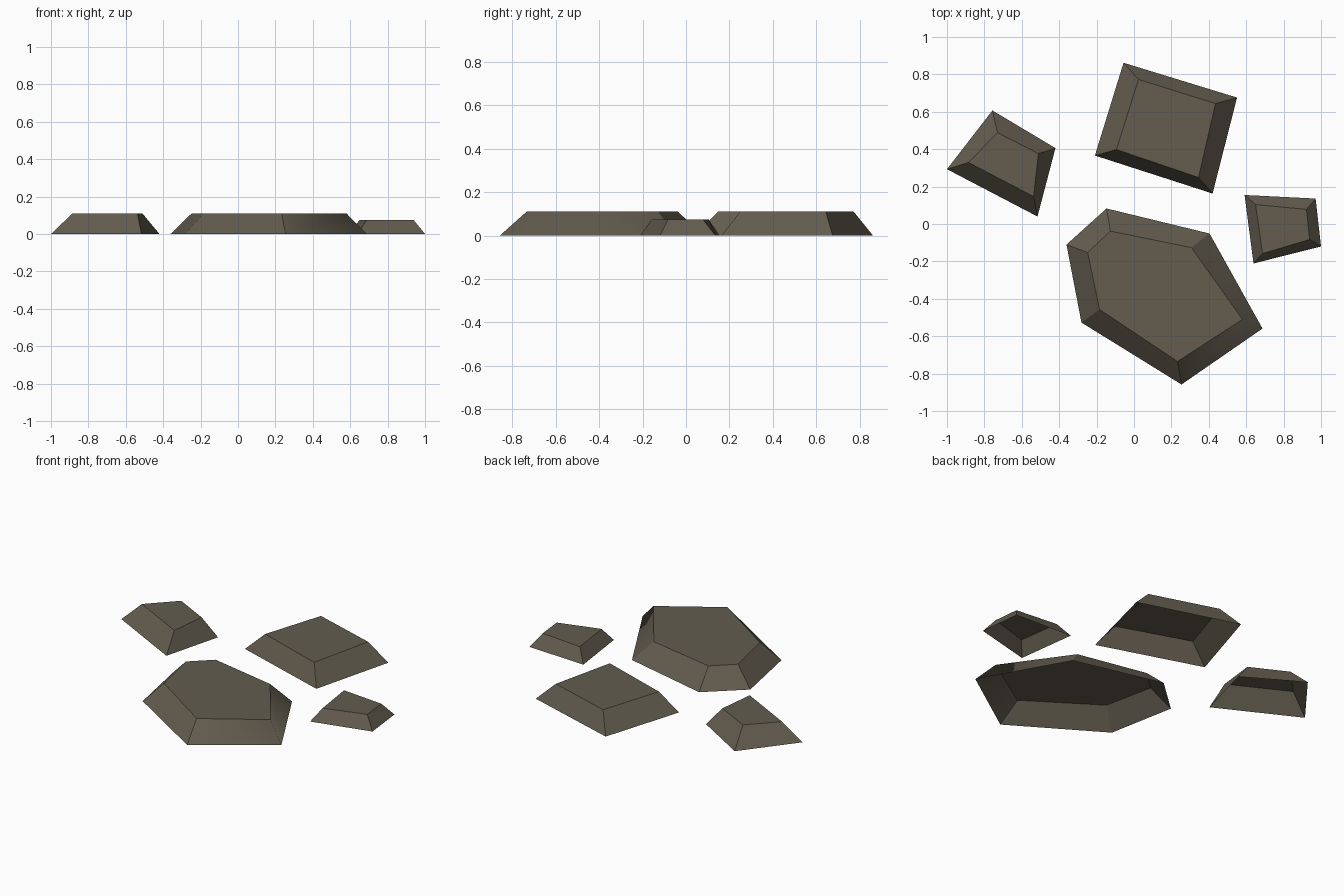
import bpy, bmesh

if "Cube" in bpy.data.objects:
    bpy.data.objects.remove(bpy.data.objects["Cube"])

stone = bpy.data.materials.new("dark brown stone")
stone.diffuse_color = (0.125, 0.107, 0.077, 1)
stone.use_nodes = True
stone.node_tree.nodes["Principled BSDF"].inputs["Base Color"].default_value = stone.diffuse_color


def make_stone(name, base, top, height, soft_corners=()):
    """Bevelled paving stone, open underneath; corners run clockwise from above."""
    bm = bmesh.new()
    low = [bm.verts.new((x, y, 0)) for x, y in base]
    high = [bm.verts.new((x, y, height)) for x, y in top]
    n = len(base)
    bm.faces.new(high[::-1])
    for i in range(n):
        j = (i + 1) % n
        bm.faces.new((low[j], low[i], high[i], high[j]))
    # Crisp edges everywhere except the softened corners
    for face in bm.faces:
        face.smooth = True
    soft = [{low[i], high[i]} for i in soft_corners]
    for edge in bm.edges:
        edge.smooth = set(edge.verts) in soft
    mesh = bpy.data.meshes.new(name)
    bm.to_mesh(mesh)
    bm.free()
    mesh.materials.append(stone)
    obj = bpy.data.objects.new(name, mesh)
    bpy.context.collection.objects.link(obj)


# Large six-sided stone at the front, one rounded-looking corner
make_stone("large_stone",
           [(-.361, -.11), (-.147, .083), (.404, -.051),
            (.687, -.559), (.254, -.858), (-.281, -.527)],
           [(-.248, -.152), (-.126, -.038), (.307, -.126),
            (.58, -.51), (.233, -.735), (-.184, -.457)],
           0.11, soft_corners=(3,))

# Four-sided stone at the back
make_stone("back_stone",
           [(-.056, .862), (.551, .676), (.42, .163), (-.209, .366)],
           [(.024, .773), (.436, .644), (.345, .249), (-.094, .398)], 0.11)

# Smaller stone at the left
make_stone("left_stone",
           [(-.757, .607), (-.42, .406), (-.516, .04), (-1, .293)],
           [(-.73, .489), (-.511, .376), (-.537, .147), (-.885, .329)], 0.11)

# Smallest, lower stone at the right
make_stone("right_stone",
           [(.591, .155), (.971, .136), (1, -.12), (.639, -.211)],
           [(.65, .104), (.922, .078), (.939, -.083), (.687, -.158)], 0.075)
